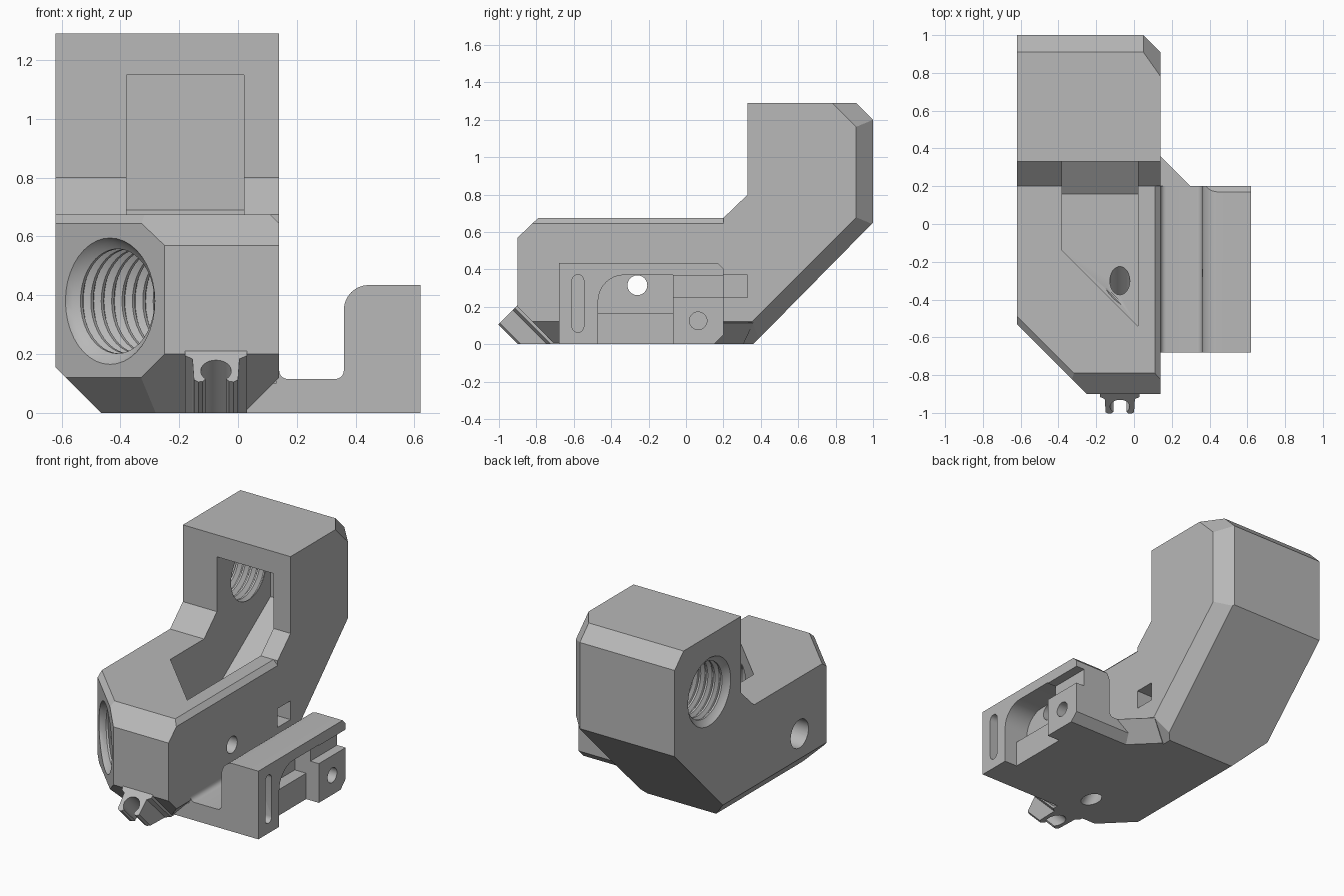
import bpy, bmesh, math
from mathutils import Vector, Matrix

if "Cube" in bpy.data.objects:
    bpy.data.objects.remove(bpy.data.objects["Cube"], do_unlink=True)

grey = bpy.data.materials.new("plain grey")
grey.use_nodes = True
grey.diffuse_color = (0.48, 0.48, 0.48, 1)
grey.node_tree.nodes["Principled BSDF"].inputs["Base Color"].default_value = (0.48, 0.48, 0.48, 1)
R2 = math.sqrt(2)


def make(name, bm):
    bmesh.ops.recalc_face_normals(bm, faces=bm.faces)
    me = bpy.data.meshes.new(name)
    bm.to_mesh(me)
    bm.free()
    me.materials.append(grey)
    ob = bpy.data.objects.new(name, me)
    bpy.context.collection.objects.link(ob)
    return ob


def prism(points, origin, u, v, sweep):
    """Extrude a 2D outline lying in axes u, v along sweep."""
    bm = bmesh.new()
    o, u, v = Vector(origin), Vector(u), Vector(v)
    face = bm.faces.new([bm.verts.new(o + u * a + v * b) for a, b in points])
    ext = bmesh.ops.extrude_face_region(bm, geom=[face])
    bmesh.ops.translate(bm, vec=Vector(sweep),
                        verts=[e for e in ext["geom"] if isinstance(e, bmesh.types.BMVert)])
    return bm


def side_prism(points, x0, x1):
    return prism(points, (x0, 0, 0), (0, 1, 0), (0, 0, 1), (x1 - x0, 0, 0))


def box(x0, x1, y0, y1, z0, z1):
    return side_prism([(y0, z0), (y1, z0), (y1, z1), (y0, z1)], x0, x1)


def slice_off(bm, normal, limit):
    """Remove everything where normal . p exceeds limit, and cap the cut."""
    n = Vector(normal)
    res = bmesh.ops.bisect_plane(bm, geom=bm.verts[:] + bm.edges[:] + bm.faces[:], dist=1e-5,
                                 plane_co=n * (limit / n.length_squared), plane_no=n,
                                 clear_outer=True)
    edges = [e for e in res["geom_cut"] if isinstance(e, bmesh.types.BMEdge)]
    bmesh.ops.holes_fill(bm, edges=edges, sides=0)


def arc(cx, cy, r, a0, a1, n=8):
    return [(cx + r * math.cos(math.radians(a0 + (a1 - a0) * i / n)),
             cy + r * math.sin(math.radians(a0 + (a1 - a0) * i / n))) for i in range(n + 1)]


def lathe(profile, start, direction, seg=40):
    """Closed revolved solid from (radius, distance) pairs."""
    bm = bmesh.new()
    rings = [[bm.verts.new((r * math.cos(k * math.tau / seg), r * math.sin(k * math.tau / seg), d))
              for k in range(seg)] for r, d in profile]
    for a, b in zip(rings, rings[1:]):
        for k in range(seg):
            j = (k + 1) % seg
            bm.faces.new((a[k], a[j], b[j], b[k]))
    bm.faces.new(rings[0])
    bm.faces.new(rings[-1])
    rot = Vector(direction).to_track_quat('Z', 'Y').to_matrix().to_4x4()
    bm.transform(Matrix.Translation(start) @ rot)
    return bm


def hole(r, start, direction, length):
    return lathe([(r, 0), (r, length)], start, direction, 32)


def thread(start, direction, length):
    prof = [(0.215, -0.04), (0.215, 0), (0.2, 0.02)]
    d = 0.035
    while d < length:
        prof += [(0.178, d), (0.178, d + 0.012), (0.2, d + 0.03), (0.2, d + 0.036)]
        d += 0.05
    return lathe(prof, start, direction)


def cut(ob, bm):
    cutter = make("cutter", bm)
    cutter.hide_render = True
    mod = ob.modifiers.new("cut", 'BOOLEAN')
    mod.operation, mod.solver, mod.object = 'DIFFERENCE', 'EXACT', cutter
    bpy.context.view_layer.objects.active = ob
    bpy.ops.object.modifier_apply(modifier=mod.name)
    bpy.data.objects.remove(cutter, do_unlink=True)


# Main housing: swept side outline with chamfered corners
outline = [(-0.7, 0), (0.36, 0), (1, 0.65), (1, 1.2), (0.91, 1.29), (0.33, 1.29), (0.33, 0.8),
           (0.2, 0.675), (-0.79, 0.675), (-0.9, 0.57), (-0.9, 0.2)]
bm = side_prism(outline, -0.62, 0.14)
for normal, limit in [((-1, -1, 0), 1.15), ((-1, 0, -1), 0.465), ((-1, -1, -R2), 0.98),
                      ((1, 1, 0), 1.05), ((R2, 1, -1), 0.43), ((R2, 1, 1), 2.27),
                      ((1, 0, -1), 0.02)]:
    slice_off(bm, normal, limit)
body = make("housing", bm)

# Bevels along the top edges of the low section
cut(body, prism([(0.11, 0.69), (0.11, 0.675), (0.14, 0.645), (0.16, 0.645), (0.16, 0.69)],
                (0, -1, 0), (1, 0, 0), (0, 0, 1), (0, 1.2, 0)))
cut(body, prism([(-0.02, 0.645), (0, 0.645), (0.03, 0.675), (0.03, 0.7), (-0.02, 0.7)],
                (-0.82, -0.33, 0), (1 / R2, 1 / R2, 0), (0, 0, 1), (0.8, -0.8, 0)))

# Inner channel: slanted floor, open top, angled front wall
channel = side_prism([(-0.6, 0.19), (0.16, 0.19), (0.87, 0.69), (0.87, 1.15),
                      (0.2, 1.15), (0.2, 0.8), (-0.6, 0.8)], -0.38, 0.02)
slice_off(channel, (-1, -1, 0), 0.52)
cut(body, channel)

# Threaded ports, cross hole, slanted drain and square socket
cut(body, thread((-0.435, -0.715, 0.38), (1, 1, 0), 0.44))
cut(body, thread((-0.62, 0.65, 0.93), (1, 0, 0), 0.25))
cut(body, hole(0.053, (-0.8, -0.26, 0.315), (1, 0, 0), 1.2))
cut(body, hole(0.09, (-0.8, -0.26, 0.315), (1, 0, 0), 0.3))
cut(body, hole(0.053, (-0.075, -0.24, 0.25), (0, -1, -1), 0.5))
cut(body, box(0.03, 0.2, 0.2, 0.33, 0.25, 0.37))

# Side bracket: rounded L section
section = ([(0.02, 0), (0.62, 0), (0.62, 0.435)] + arc(0.445, 0.35, 0.085, 90, 180)
           + arc(0.33, 0.145, 0.03, 0, -90, 5) + arc(0.17, 0.145, 0.03, 270, 180, 5)
           + [(0.13, 0.145), (0.13, 0.1), (0.02, 0.1)])
bm = prism(section, (0, -0.68, 0), (1, 0, 0), (0, 0, 1), (0, 0.88, 0))
slice_off(bm, (0, 1, 1), 0.605)
slice_off(bm, (0, 1, -1), 0.15)
bracket = make("side_bracket", bm)

# Arched pocket, lower step, groove, long slot and round holes in the bracket
cut(bracket, side_prism([(-0.07, 0.165), (-0.07, 0.37)] + arc(-0.33, 0.23, 0.14, 90, 180)
                        + [(-0.47, 0.165)], 0.45, 0.7))
cut(bracket, box(0.53, 0.7, -0.47, -0.07, -0.1, 0.17))
cut(bracket, box(0.56, 0.7, -0.08, 0.3, 0.25, 0.365))
cut(bracket, side_prism(arc(-0.578, 0.34, 0.032, 0, 180) + arc(-0.578, 0.095, 0.032, 180, 360),
                        0.5, 0.7))
cut(bracket, hole(0.053, (0.25, -0.26, 0.315), (1, 0, 0), 0.5))
cut(bracket, hole(0.047, (0.44, 0.065, 0.125), (1, 0, 0), 0.3))

# Gusset that widens the bracket foot toward the back
bm = prism([(0.02, 0.1), (0.02, 0.3), (0.14, 0.36), (0.34, 0.16), (0.34, 0.1)],
           (0, 0, 0), (1, 0, 0), (0, 1, 0), (0, 0, 0.115))
slice_off(bm, (1, 1, -R2), 0.34)
gusset = make("bracket_gusset", bm)

# Open clip on the sloped front underside
half = [(0.105, -0.02), (0.105, 0.015), (0.08, 0.03), (0.075, 0.13), (0.06, 0.141), (0.045, 0.138)]
profile = (half + arc(0, 0.088, 0.052, 48, -228, 20)
           + [(-a, b) for a, b in reversed(half)])
bm = prism(profile, (-0.075, -0.905, 0.205), (1, 0, 0), (0, -1 / R2, -1 / R2), (0, 0.35, -0.35))
slice_off(bm, (0, 0, -1), 0)
clip = make("front_clip", bm)

# Smooth the round walls, keep every real edge crisp
for ob in (body, bracket, gusset, clip):
    bpy.ops.object.select_all(action='DESELECT')
    ob.select_set(True)
    bpy.context.view_layer.objects.active = ob
    bpy.ops.object.shade_smooth_by_angle(angle=math.radians(25))
